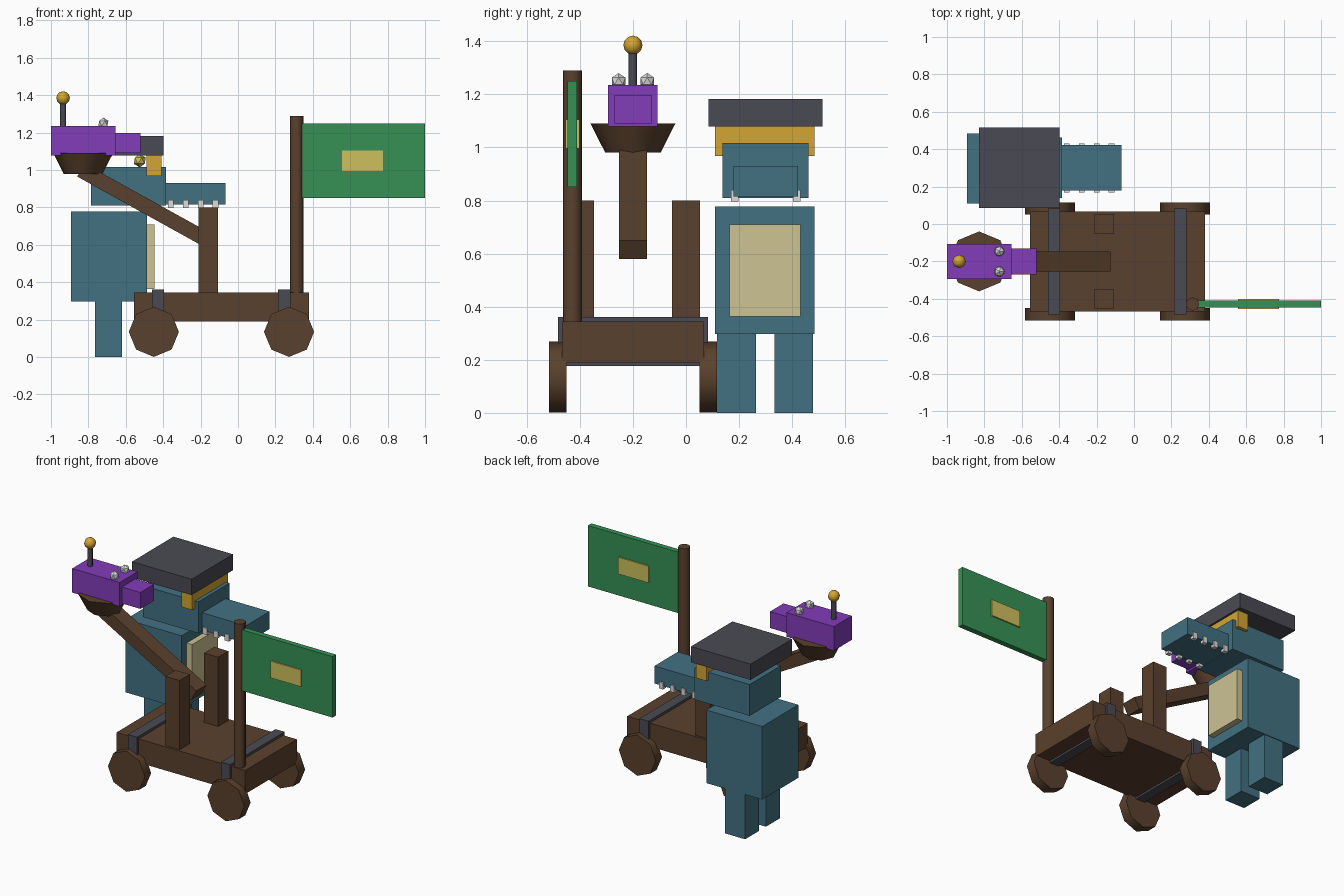
import bpy
from math import atan2, hypot, pi, radians
from mathutils import Vector

if "Cube" in bpy.data.objects:
    bpy.data.objects.remove(bpy.data.objects["Cube"], do_unlink=True)


def material(name, r, g, b):
    """Make a flat material from 8-bit screen values."""
    lin = [((c / 255 + 0.055) / 1.055) ** 2.4 for c in (r, g, b)] + [1]
    m = bpy.data.materials.new(name)
    m.use_nodes = True
    m.diffuse_color = lin
    m.node_tree.nodes["Principled BSDF"].inputs["Base Color"].default_value = lin
    return m


wood = material("brown wood", 90, 65, 45)
iron = material("dark grey", 74, 74, 83)
purple = material("purple", 130, 60, 186)
teal = material("teal", 66, 113, 130)
gold = material("gold", 212, 166, 50)
green = material("flag green", 54, 145, 86)
yellow = material("pale yellow", 205, 192, 92)
cream = material("cream", 205, 195, 148)
white = material("off white", 220, 220, 220)


def finish(name, mat, smooth=False):
    ob = bpy.context.object
    ob.name = name
    ob.data.materials.append(mat)
    if smooth:
        bpy.ops.object.shade_smooth_by_angle(angle=radians(60))
    return ob


def box(name, mat, x, y, z):
    """Box spanning the (low, high) ranges on each axis."""
    spans = (x, y, z)
    bpy.ops.mesh.primitive_cube_add(size=1, location=[(a + b) / 2 for a, b in spans])
    ob = finish(name, mat)
    for v in ob.data.vertices:
        v.co = [c * (b - a) for c, (a, b) in zip(v.co, spans)]
    return ob


def drum(name, mat, centre, r_low, r_high, height, rot=(0, 0, 0)):
    bpy.ops.mesh.primitive_cone_add(vertices=8, radius1=r_low, radius2=r_high,
                                    depth=height, location=centre, rotation=rot)
    return finish(name, mat, True)


def gem(name, mat, centre, radius):
    bpy.ops.mesh.primitive_ico_sphere_add(subdivisions=1, radius=radius, location=centre)
    return finish(name, mat)


MID = -0.2  # cart centre line in y
FIG = 0.3   # standing figure centre line in y


def around(mid, half):
    return (mid - half, mid + half)


# Cart: deck, iron straps, wheels, uprights
box("cart_deck", wood, (-0.555, 0.38), around(MID, 0.268), (0.19, 0.345))
for end, strap_x, wheel_x in (("rear", -0.428, -0.45), ("fore", 0.248, 0.273)):
    box(end + "_strap", iron, around(strap_x, 0.033), around(MID, 0.283), (0.177, 0.362))
    for side, s in (("right", -1), ("left", 1)):
        drum(f"{end}_{side}_wheel", wood, (wheel_x, MID + s * 0.283, 0.135),
             0.134, 0.134, 0.066, (pi / 2, 0, 0))
for side, s in (("right", -1), ("left", 1)):
    box(side + "_upright", wood, (-0.21, -0.107), around(MID + s * 0.2, 0.053), (0.345, 0.8))

# Throwing arm and its basket
low, high = Vector((-0.145, MID, 0.615)), Vector((-0.84, MID, 1.0))
d = high - low
arm = box("throwing_arm", wood, around(0, d.length / 2), around(0, 0.053), around(0, 0.04))
arm.location = (low + high) / 2
arm.rotation_euler.y = atan2(-d.z, d.x)
drum("basket", wood, (-0.828, MID, 1.035), 0.104, 0.16, 0.11)

# Purple head riding in the basket
box("rider_head", purple, (-1, -0.655), around(MID, 0.093), (1.078, 1.236))
box("rider_snout", purple, (-0.655, -0.52), around(MID, 0.07), (1.09, 1.198))
for side, s in (("right", -1), ("left", 1)):
    gem(f"rider_{side}_eye", white, (-0.72, MID + s * 0.054, 1.25), 0.03)
drum("antenna_rod", iron, (-0.935, MID, 1.3), 0.016, 0.016, 0.14)
bpy.ops.mesh.primitive_uv_sphere_add(segments=8, ring_count=6, radius=0.036,
                                     location=(-0.935, MID, 1.385))
finish("antenna_ball", gold, True)

# Flag on its pole
FLAG = -0.428
drum("flag_pole", wood, (0.313, FLAG, 0.817), 0.036, 0.036, 0.945)
box("flag_cloth", green, (0.335, 1), around(FLAG, 0.018), (0.85, 1.25))
box("flag_emblem", yellow, (0.555, 0.775), around(FLAG, 0.026), (0.995, 1.105))

# Standing figure: legs, body, belly
for side, s in (("right", -1), ("left", 1)):
    box(side + "_leg", teal, (-0.765, -0.62), around(FIG - 0.002 + s * 0.108, 0.073), (0, 0.3))
box("body", teal, (-0.893, -0.487), around(FIG - 0.003, 0.187), (0.297, 0.777))
box("belly", cream, (-0.5, -0.447), around(FIG - 0.003, 0.134), (0.364, 0.71))

# Figure's head, jaw and teeth
box("head", teal, (-0.786, -0.385), around(FIG, 0.162), (0.81, 1.016))
box("snout", teal, (-0.385, -0.066), around(FIG, 0.122), (0.815, 0.93))
for side, s in (("right", -1), ("left", 1)):
    gem(side + "_eye", yellow, (-0.525, FIG + s * 0.09, 1.05), 0.036)
    for i in range(4):
        box(f"{side}_tooth_{i + 1}", white, around(-0.36 + i * 0.08, 0.015),
            around(FIG + s * 0.117, 0.014), (0.797, 0.84))

# Hat
box("hat_band", gold, (-0.488, -0.41), around(FIG - 0.003, 0.187), (0.967, 1.08))
box("hat_slab", iron, (-0.83, -0.397), around(FIG, 0.215), (1.078, 1.182))
